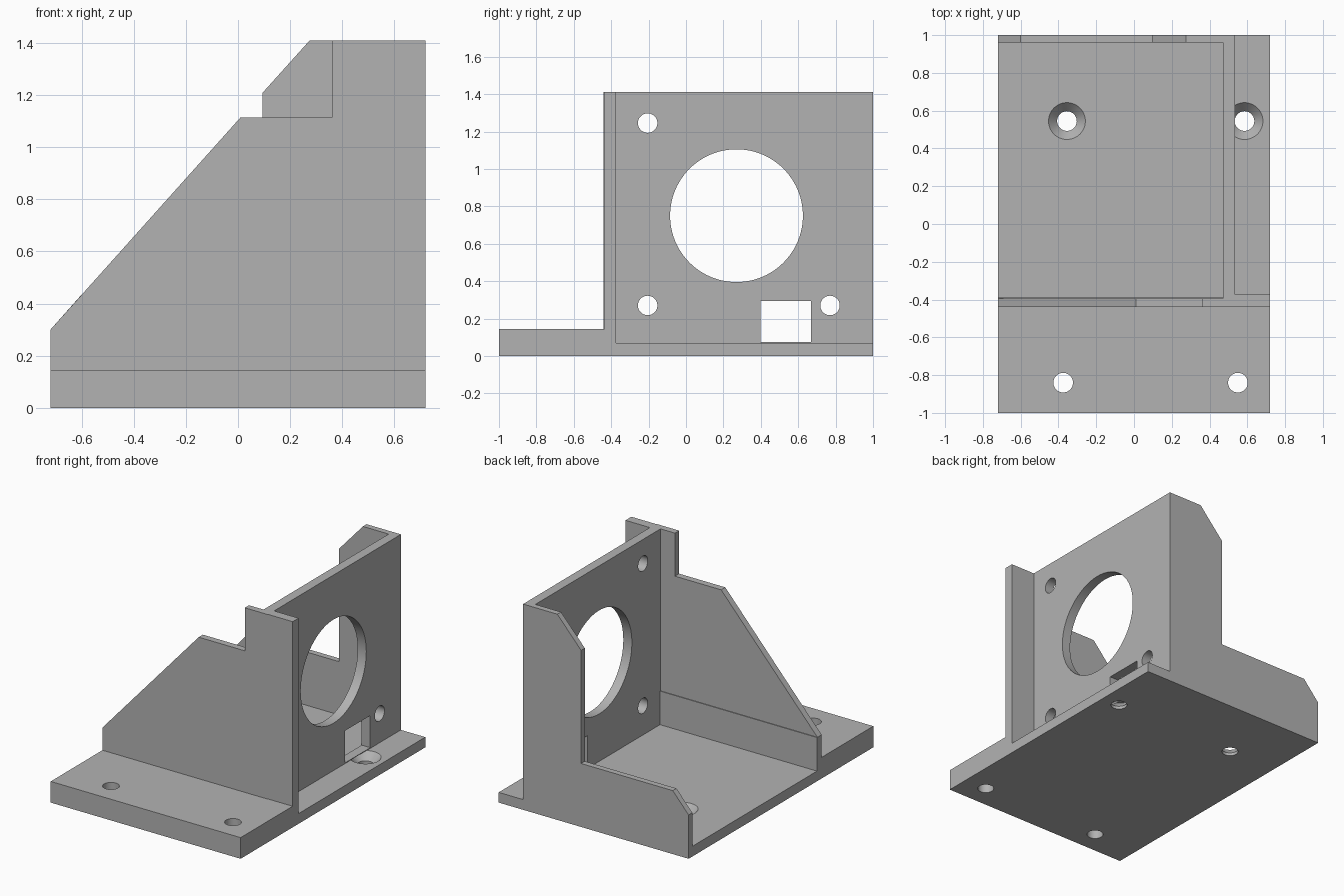
import bpy, bmesh, math
from mathutils import Matrix, Vector

if "Cube" in bpy.data.objects:
    bpy.data.objects.remove(bpy.data.objects["Cube"])

grey = bpy.data.materials.new("plain_grey")
grey.diffuse_color = (0.45, 0.45, 0.45, 1)
grey.use_nodes = True
grey.node_tree.nodes["Principled BSDF"].inputs["Base Color"].default_value = grey.diffuse_color


def make_object(name, bm):
    bmesh.ops.recalc_face_normals(bm, faces=bm.faces)
    mesh = bpy.data.meshes.new(name)
    bm.to_mesh(mesh)
    bm.free()
    mesh.materials.append(grey)
    ob = bpy.data.objects.new(name, mesh)
    bpy.context.collection.objects.link(ob)
    return ob


def prism(name, axis, profile, lo, hi):
    """Extrude a profile along x (points are y,z) or along y (points are x,z)."""
    place = (lambda a, b: (lo, a, b)) if axis == 'x' else (lambda a, b: (a, lo, b))
    step = Vector((hi - lo, 0, 0)) if axis == 'x' else Vector((0, hi - lo, 0))
    bm = bmesh.new()
    face = bm.faces.new([bm.verts.new(place(a, b)) for a, b in profile])
    top = bmesh.ops.extrude_face_region(bm, geom=[face])["geom"]
    bmesh.ops.translate(bm, vec=step, verts=[v for v in top if isinstance(v, bmesh.types.BMVert)])
    return make_object(name, bm)


def box(name, x0, x1, y0, y1, z0, z1):
    return prism(name, 'x', [(y0, z0), (y1, z0), (y1, z1), (y0, z1)], x0, x1)


def cone(name, centre, r1, r2, depth, axis='z', sides=48):
    bm = bmesh.new()
    turn = Matrix.Rotation(math.pi / 2, 4, 'Y') if axis == 'x' else Matrix()
    bmesh.ops.create_cone(bm, cap_ends=True, segments=sides, radius1=r1, radius2=r2,
                          depth=depth, matrix=Matrix.Translation(centre) @ turn)
    return make_object(name, bm)


def combine(target, other, operation):
    mod = target.modifiers.new(operation, 'BOOLEAN')
    mod.operation = operation
    mod.solver = 'EXACT'
    mod.object = other
    bpy.context.view_layer.objects.active = target
    bpy.ops.object.modifier_apply(modifier=mod.name)
    bpy.data.objects.remove(other)


# Base with raised front strip
bracket = prism("motor_bracket", 'x', [(-1, 0), (1, 0), (1, 0.07), (-0.39, 0.07),
                                       (-0.39, 0.145), (-1, 0.145)], -0.72, 0.72)

# Sloped front wall, stepped back wall, upright mounting plate and its edge flange
parts = [
    prism("front_wall", 'y', [(-0.72, 0.03), (0.5, 0.03), (0.5, 1.41), (0.36, 1.41),
                              (0.36, 1.115), (0.01, 1.115), (-0.72, 0.30)], -0.44, -0.395),
    box("wall_foot", -0.72, 0.5, -0.42, -0.39, 0.03, 0.30),
    prism("back_wall", 'y', [(-0.72, 0.03), (0.5, 0.03), (0.5, 1.41), (0.275, 1.41),
                             (0.095, 1.21), (0.095, 0.435), (-0.60, 0.435),
                             (-0.72, 0.30)], 0.96, 1.0),
    box("mounting_plate", 0.47, 0.535, -0.44, 1.0, 0.03, 1.41),
    box("plate_flange", 0.5, 0.72, -0.437, -0.373, 0.03, 1.41),
]
for part in parts:
    combine(bracket, part, 'UNION')

# Openings in the mounting plate
cutters = [cone("motor_opening", (0.5, 0.27, 0.75), 0.355, 0.355, 0.3, 'x', 96),
           box("cable_window", 0.4, 0.65, 0.397, 0.668, 0.075, 0.295)]
for y, z in [(-0.205, 1.245), (-0.205, 0.27), (0.77, 0.27)]:
    cutters.append(cone("plate_hole", (0.5, y, z), 0.052, 0.052, 0.3, 'x'))

# Screw holes in the base, the rear pair countersunk
for x, y in [(-0.375, -0.84), (0.55, -0.84)]:
    cutters.append(cone("strip_hole", (x, y, 0.08), 0.052, 0.052, 0.4))
for x, y in [(-0.355, 0.545), (0.585, 0.545)]:
    cutters.append(cone("screw_hole", (x, y, 0.0), 0.052, 0.052, 0.13))
    cutters.append(cone("countersink", (x, y, 0.0455), 0.052, 0.098, 0.05))
for cutter in cutters:
    combine(bracket, cutter, 'DIFFERENCE')

# Smooth bores, sharp edges
bpy.ops.object.select_all(action='DESELECT')
bracket.select_set(True)
bpy.context.view_layer.objects.active = bracket
bpy.ops.object.shade_smooth_by_angle(angle=math.radians(25))
